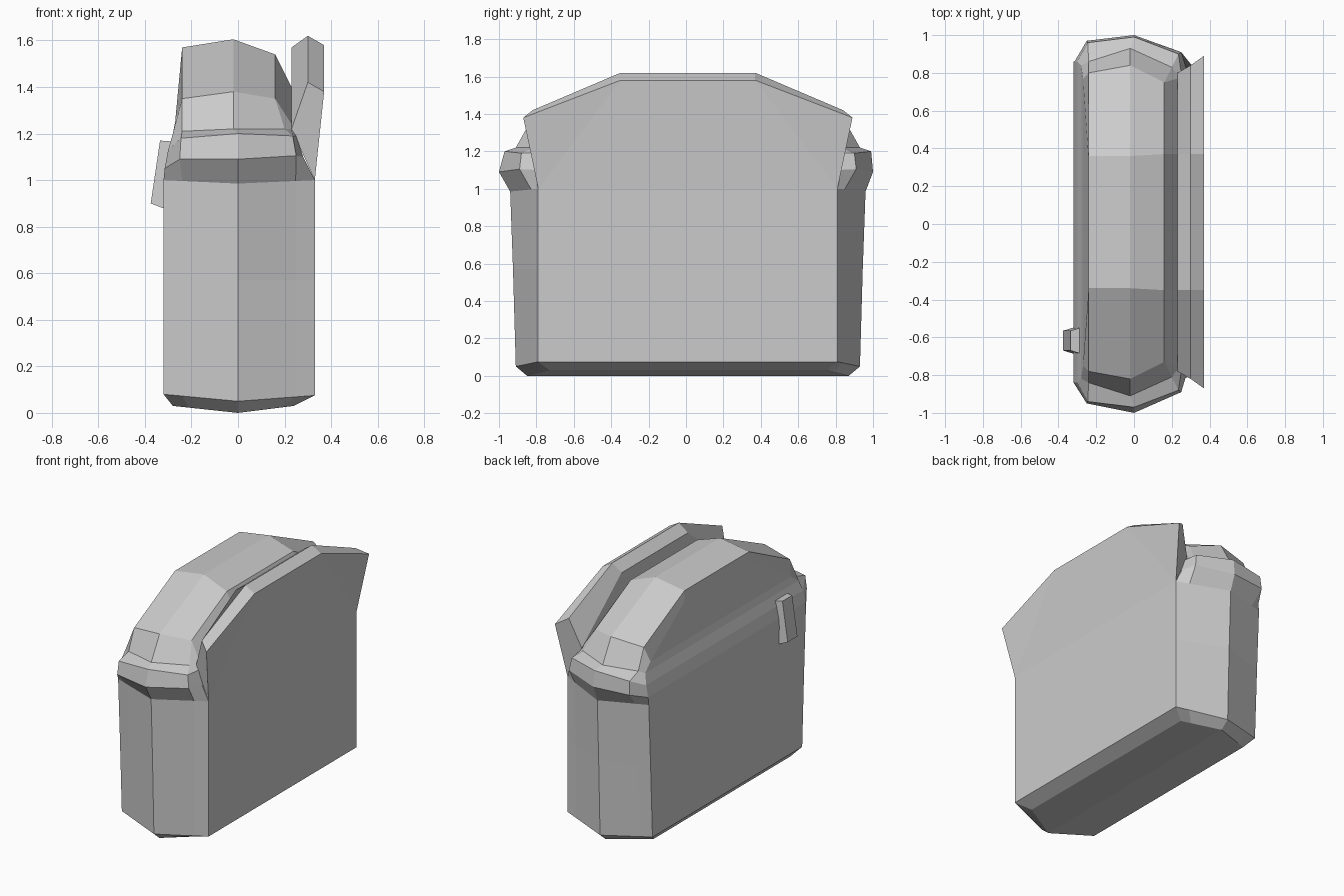
import bpy
import bmesh
from mathutils import Vector

default_cube = bpy.data.objects.get("Cube")
if default_cube:
    bpy.data.objects.remove(default_cube, do_unlink=True)


def make_material(name, color):
    material = bpy.data.materials.new(name)
    material.use_nodes = True
    material.diffuse_color = color
    material.node_tree.nodes["Principled BSDF"].inputs["Base Color"].default_value = color
    return material


grey = make_material("plain grey", (0.6, 0.6, 0.6, 1))


def finish(name, bm):
    """Weld, orient and store a mesh as a flat shaded object."""
    bmesh.ops.remove_doubles(bm, verts=bm.verts, dist=0.0005)
    bmesh.ops.recalc_face_normals(bm, faces=bm.faces)
    mesh = bpy.data.meshes.new(name)
    bm.to_mesh(mesh)
    bm.free()
    mesh.materials.append(grey)
    obj = bpy.data.objects.new(name, mesh)
    bpy.context.collection.objects.link(obj)
    return obj


def end_point(point, side):
    """Place a point (x, distance from middle, z) at the front or back end."""
    x, reach, z = point
    return (x, min(side * reach + 0.01, 1.0), z)


def wall_profile(left, middle, right):
    """Five point end profile with straight runs from the corners to the middle."""
    left, middle, right = Vector(left), Vector(middle), Vector(right)
    return [left, left.lerp(middle, 0.25), middle, right.lerp(middle, 0.25), right]


def loft(name, profiles, cap_bottom=False, cap_top=False):
    """Join stacked closed rings, each one an end profile mirrored front to back."""
    bm = bmesh.new()
    rings = []
    for profile in profiles:
        points = [end_point(p, -1) for p in profile]
        points += [end_point(p, 1) for p in reversed(profile)]
        rings.append([bm.verts.new(p) for p in points])
    count = len(rings[0])
    for low, high in zip(rings, rings[1:]):
        for i in range(count):
            j = (i + 1) % count
            bm.faces.new((low[i], low[j], high[j], high[i]))
    # Caps are lengthwise strips from the front profile to the back one
    caps = [rings[0]] * cap_bottom + [rings[-1]] * cap_top
    for ring in caps:
        for i in range(count // 2 - 1):
            bm.faces.new((ring[i], ring[i + 1], ring[-2 - i], ring[-1 - i]))
    return finish(name, bm)


# Case: chamfered base and tall walls with a creased front and back
case_top = wall_profile((-0.32, 0.85, 1.0), (0, 0.95, 0.985), (0.33, 0.8, 1.0))
loft("case_body", [
    wall_profile((-0.28, 0.74, 0.03), (0, 0.86, 0), (0.24, 0.74, 0.03)),
    wall_profile((-0.32, 0.81, 0.08), (0, 0.92, 0.05), (0.33, 0.8, 0.075)),
    wall_profile((-0.32, 0.83, 0.57), (0, 0.935, 0.57), (0.33, 0.8, 0.57)),
    case_top,
], cap_bottom=True)

# Collar: protruding rim at the two ends
collar_top = [(-0.28, 0.83, 1.2), (-0.24, 0.85, 1.21), (-0.02, 0.92, 1.22),
              (0.2, 0.82, 1.22), (0.23, 0.78, 1.22)]
loft("collar", [
    case_top,
    [(-0.315, 0.85, 1.05), (-0.25, 0.96, 1.09), (0, 1.01, 1.09),
     (0.25, 0.9, 1.105), (0.28, 0.8, 1.1)],
    [(-0.3, 0.85, 1.13), (-0.245, 0.95, 1.18), (0, 0.98, 1.2),
     (0.235, 0.89, 1.19), (0.25, 0.79, 1.19)],
    collar_top,
])

# Lid: faceted dome that drops into a groove beside the flap
loft("domed_lid", [
    collar_top,
    [(-0.27, 0.76, 1.25), (-0.24, 0.79, 1.35), (-0.02, 0.83, 1.38),
     (0.16, 0.74, 1.35), (0.23, 0.76, 1.24)],
    [(-0.242, 0.35, 1.5), (-0.24, 0.35, 1.57), (-0.02, 0.35, 1.605),
     (0.16, 0.36, 1.54), (0.23, 0.36, 1.4)],
], cap_top=True)

# Flap: upright side panel with a ridged top edge
flap_points = {
    "foot": (0.33, 0.8, 1.0),
    "corner": (0.37, 0.88, 1.38),
    "tip": (0.3, 0.83, 1.42),
    "root": (0.23, 0.79, 1.22),
    "outer": (0.37, 0.36, 1.58),
    "ridge": (0.3, 0.36, 1.62),
    "inner": (0.23, 0.36, 1.57),
    "groove": (0.23, 0.36, 1.4),
}
bm = bmesh.new()
front, back = [
    {key: bm.verts.new(end_point(p, side)) for key, p in flap_points.items()}
    for side in (-1, 1)
]
end_faces = ["foot corner outer", "corner tip ridge outer", "tip root inner ridge",
             "root groove inner", "foot root tip corner"]
for end in (front, back):
    for names in end_faces:
        bm.faces.new([end[key] for key in names.split()])
span = ["foot", "outer", "ridge", "inner", "groove"]
for a, b in zip(span, span[1:]):
    bm.faces.new((front[a], front[b], back[b], back[a]))
finish("side_flap", bm)

# Tab: small tapered catch leaning out of the opposite side
bm = bmesh.new()
inner_edge = [(-0.27, 1.165), (-0.31, 0.875)]
outer_edge = [(-0.335, 1.17), (-0.375, 0.9)]
wide, narrow = (-0.69, -0.545), (-0.67, -0.565)
inside = [bm.verts.new((x, y, z)) for x, z in inner_edge for y in wide]
outside = [bm.verts.new((x, y, z)) for x, z in outer_edge for y in narrow]
loop = (0, 1, 3, 2)
for side in (inside, outside):
    bm.faces.new([side[i] for i in loop])
for i, j in zip(loop, loop[1:] + loop[:1]):
    bm.faces.new((inside[i], inside[j], outside[j], outside[i]))
finish("side_tab", bm)
